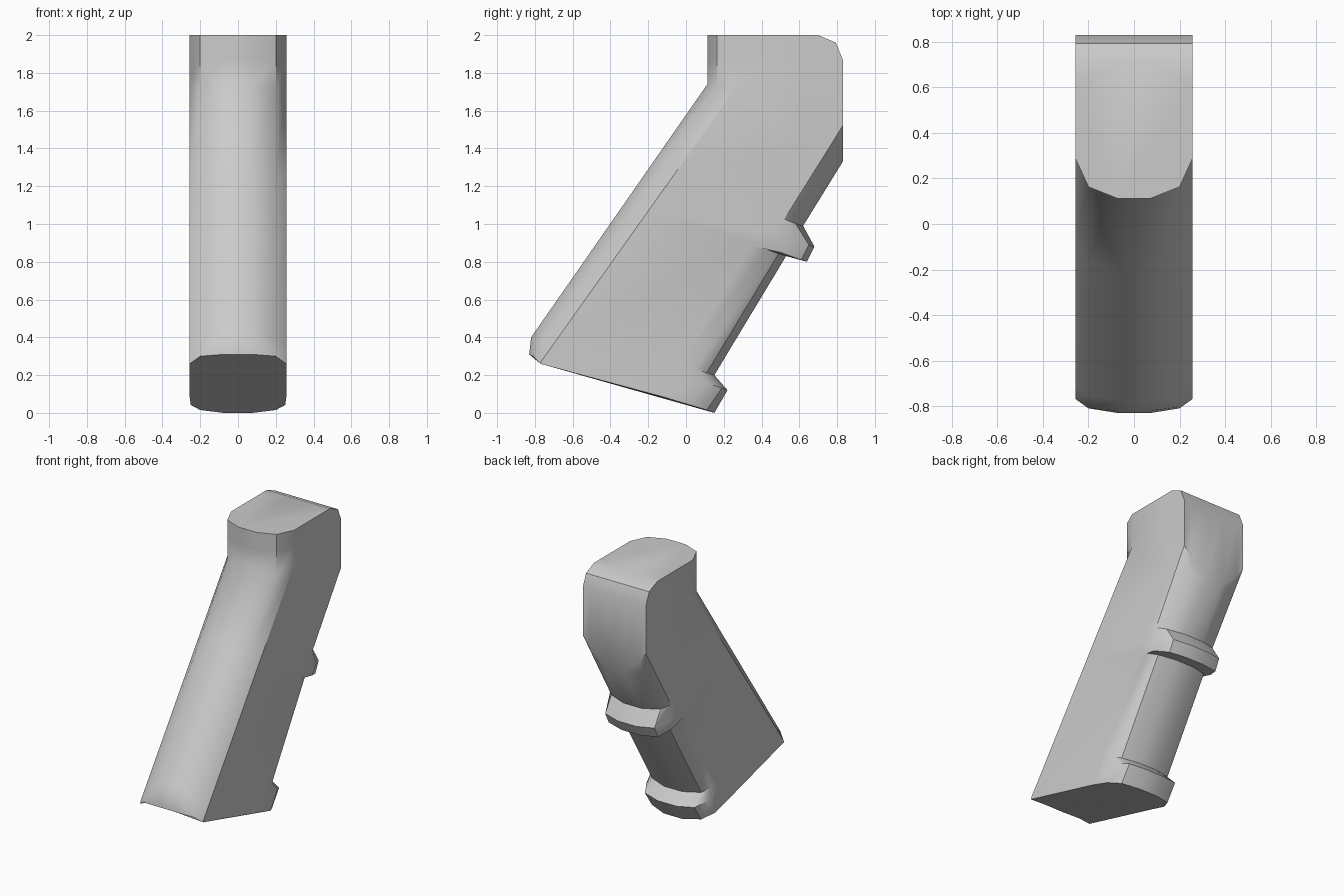
import bpy, bmesh

if "Cube" in bpy.data.objects:
    bpy.data.objects.remove(bpy.data.objects["Cube"])

W = 0.256                                   # half width
FX = (0.075, 0.2, W)                        # front columns, centre to side
BX = (W, 0.242, 0.2, 0.075)                 # rear columns, side to centre
LOW = ((-0.82, 0.40), (-0.805, 0.315), (-0.765, 0.275))
KNEE = ((0.113, 1.74), (0.163, 1.71), (0.285, 1.75))


def front(t):
    """Points on the sloping front strap, t = 0 bottom to 1 knee."""
    return [(x, a[0] + (b[0] - a[0]) * t, a[1] + (b[1] - a[1]) * t)
            for x, a, b in zip(FX, LOW, KNEE)]


def upright(z):
    return [(x, k[0], z) for x, k in zip(FX, KNEE)]


def back(*pts, xs=BX):
    return [(x, y, z) for x, (y, z) in zip(xs, pts)]


def strap(y, z):
    """Plain rounded rear of the grip."""
    return back((y - 0.18, z + 0.055), (y - 0.1, z + 0.035), (y - 0.04, z + 0.012), (y, z))


def block(y, z):
    """Square-cornered rear of the upper block."""
    return back((0.62, z), (y, z), (y, z), (y, z), xs=(W, W, 0.2, 0.075))


RX = (W, 0.25, 0.2, 0.075)                  # ridges stay wider
SX = (W, W, 0.2, 0.075)
halves = [
    # base and lower ridge
    [(0.075, -0.83, 0.31), (0.2, -0.81, 0.30), (W, -0.77, 0.26)]
    + back((-0.12, 0.085), (0.02, 0.042), (0.11, 0.015), (0.15, 0.0), xs=RX),
    front(0.0) + back((-0.03, 0.255), (0.10, 0.16), (0.19, 0.132), (0.22, 0.12), xs=RX),
    front(0.05) + strap(0.15, 0.20),
    # finger ridge
    front(0.52) + strap(0.53, 0.83),
    front(0.54) + back((0.36, 0.90), (0.50, 0.85), (0.61, 0.81), (0.64, 0.80), xs=RX),
    front(0.60) + back((0.41, 0.95), (0.55, 0.92), (0.65, 0.89), (0.68, 0.88), xs=RX),
    front(0.66) + strap(0.62, 0.99),
    # transition to the upper block
    front(1.0) + back((0.64, 1.43), (0.83, 1.52), (0.79, 1.36), (0.83, 1.33), xs=SX),
    front(1.0) + back((0.64, 1.43), (0.83, 1.52), (0.83, 1.445), (0.83, 1.33), xs=SX),
    # upper block with bevelled rear top edge
    upright(1.87) + block(0.83, 1.87),
    upright(1.96) + block(0.793, 1.96),
    upright(2.0) + block(0.70, 2.0),
]

# loft the mirrored rings into one closed body
bm = bmesh.new()
rings = []
for half in halves:
    pts = half + [(-x, y, z) for x, y, z in reversed(half)]
    rings.append([bm.verts.new(p) for p in pts])
n = len(rings[0])
for a, b in zip(rings, rings[1:]):
    for i in range(n):
        j = (i + 1) % n
        bm.faces.new((a[i], a[j], b[j], b[i]))
bm.faces.new(rings[0][::-1])
bm.faces.new(rings[-1])
bmesh.ops.remove_doubles(bm, verts=bm.verts, dist=0.0005)
bmesh.ops.recalc_face_normals(bm, faces=bm.faces)

mesh = bpy.data.meshes.new("grip_handle")
bm.to_mesh(mesh)
bm.free()
grip = bpy.data.objects.new("grip_handle", mesh)
bpy.context.collection.objects.link(grip)
bpy.context.view_layer.objects.active = grip
grip.select_set(True)
bpy.ops.object.shade_smooth_by_angle(angle=0.6)
